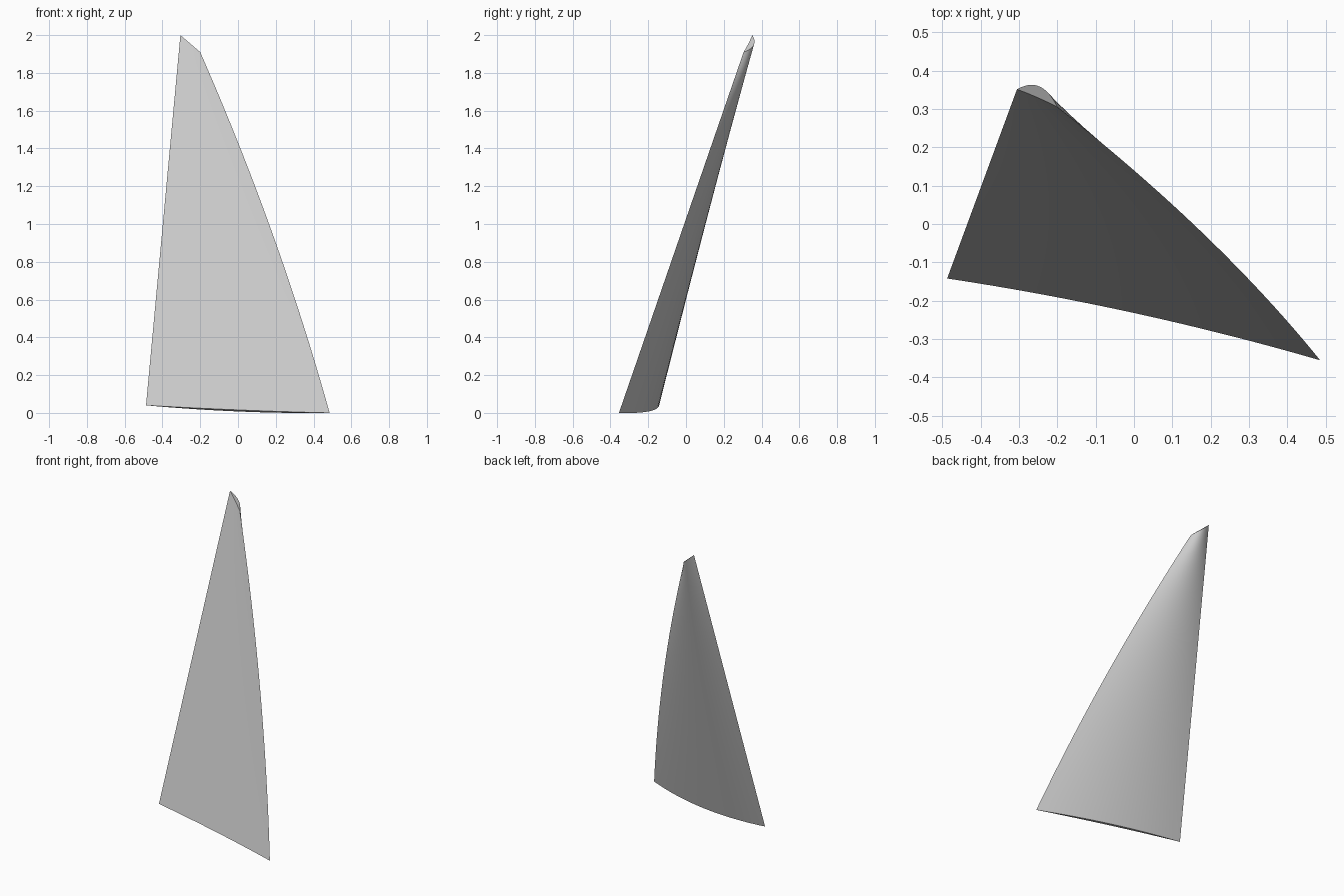
import bpy
import bmesh
from mathutils import Vector

cube = bpy.data.objects.get("Cube")
if cube:
    bpy.data.objects.remove(cube, do_unlink=True)

ROWS, COLS = 24, 16

# Corners of the sail
tack = Vector((-0.487, -0.142, 0.04))
clew = Vector((0.485, -0.355, 0.0))
head = Vector((-0.305, 0.351, 2.0))
peak = Vector((-0.2, 0.305, 1.91))
back = (clew - tack).cross(head - tack).normalized() * -1


def lerp(a, b, t):
    return a + (b - a) * t


def arch(t):
    return 4 * t * (1 - t)


def section(v):
    """Closed lens-shaped ring: along the full back, then the flatter front."""
    luff = tack.lerp(head, v)
    leech = clew.lerp(peak, v) + Vector((0.038 * arch(v), 0, 0))
    back_depth = lerp(0.05, 0.032, v)
    front_depth = lerp(0.017, 0.002, v)
    ring = []
    for i in range(COLS + 1):
        t = i / COLS
        ring.append(luff.lerp(leech, t) + back * back_depth * arch(t))
    for i in range(COLS - 1, 0, -1):
        t = i / COLS
        ring.append(luff.lerp(leech, t) + back * front_depth * arch(t))
    return ring


# Loft the sections from foot to head and cap both ends
bm = bmesh.new()
rings = [[bm.verts.new(p) for p in section(r / ROWS)] for r in range(ROWS + 1)]
count = len(rings[0])
for low, high in zip(rings, rings[1:]):
    for i in range(count):
        j = (i + 1) % count
        bm.faces.new((low[i], low[j], high[j], high[i]))
bm.faces.new(rings[0])
bm.faces.new(rings[-1])
bmesh.ops.recalc_face_normals(bm, faces=bm.faces)

mesh = bpy.data.meshes.new("sail")
bm.to_mesh(mesh)
bm.free()
sail = bpy.data.objects.new("sail", mesh)
bpy.context.collection.objects.link(sail)

# Sail cloth colour
cloth = bpy.data.materials.new("light_grey_cloth")
cloth.use_nodes = True
colour = (0.6, 0.6, 0.6, 1)
cloth.diffuse_color = colour
cloth.node_tree.nodes["Principled BSDF"].inputs["Base Color"].default_value = colour
mesh.materials.append(cloth)

# Smooth cloth with crisp borders
bpy.ops.object.select_all(action="DESELECT")
sail.select_set(True)
bpy.context.view_layer.objects.active = sail
bpy.ops.object.shade_smooth_by_angle(angle=0.6)
